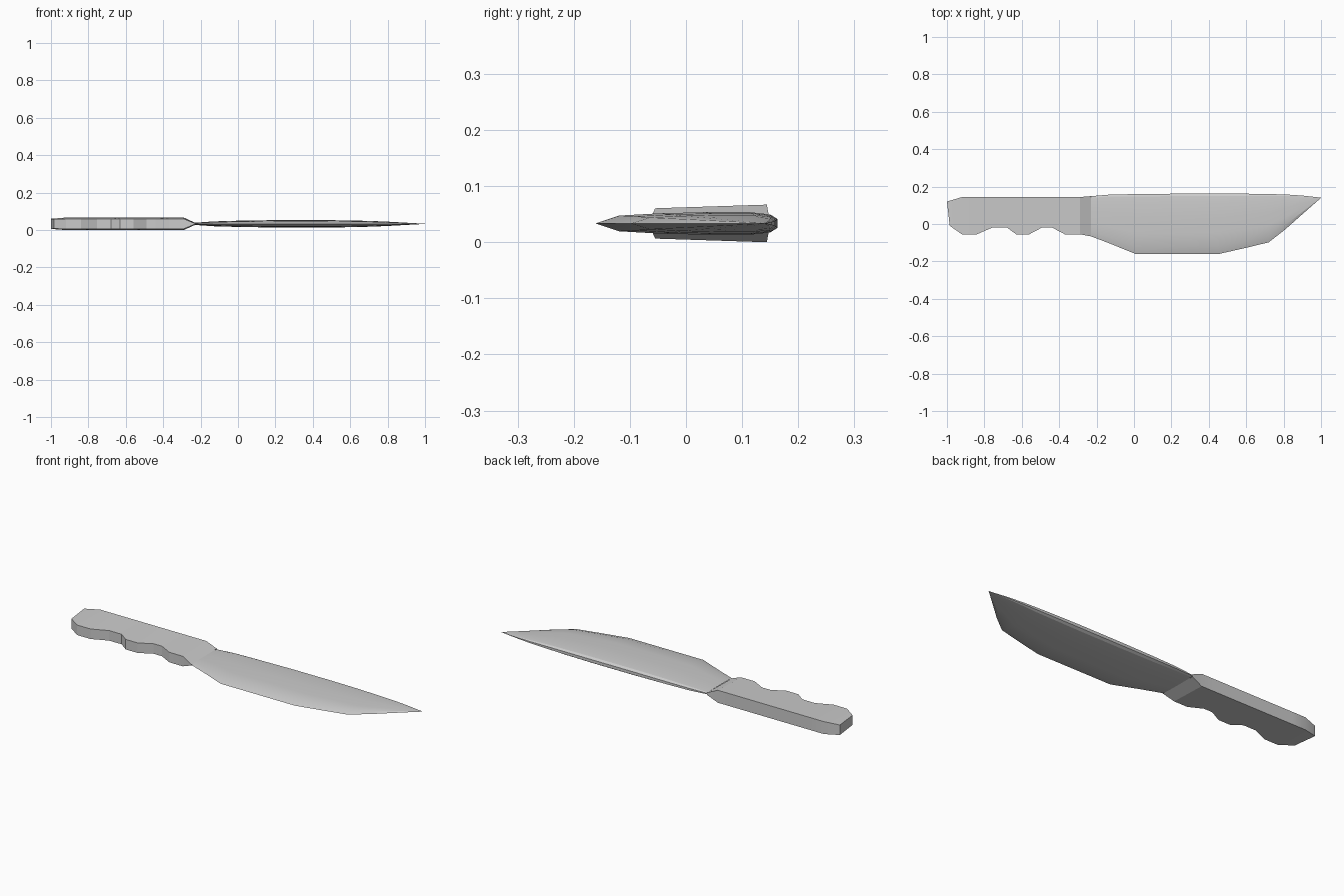
import bpy
import bmesh

if "Cube" in bpy.data.objects:
    bpy.data.objects.remove(bpy.data.objects["Cube"])

MID = 0.0335  # height of the knife's centre plane


def loft(name, rings, cap_start=False, angle=0.3):
    """Skin closed rings of equal length into one object."""
    bm = bmesh.new()
    loops = [[bm.verts.new(p) for p in ring] for ring in rings]
    for a, b in zip(loops, loops[1:]):
        n = len(a)
        for i in range(n):
            j = (i + 1) % n
            bm.faces.new((a[i], a[j], b[j], b[i]))
    if cap_start:
        bm.faces.new(loops[0])
    bmesh.ops.remove_doubles(bm, verts=bm.verts[:], dist=1e-5)
    bmesh.ops.recalc_face_normals(bm, faces=bm.faces[:])
    mesh = bpy.data.meshes.new(name)
    bm.to_mesh(mesh)
    bm.free()
    ob = bpy.data.objects.new(name, mesh)
    bpy.context.collection.objects.link(ob)
    bpy.context.view_layer.objects.active = ob
    ob.select_set(True)
    bpy.ops.object.shade_smooth_by_angle(angle=angle)
    ob.select_set(False)
    return ob


# Handle: finger-grip side (x, y) stations, with a straight back
LOW, HIGH = -0.055, -0.018
grip = [(-0.92, LOW), (-0.84, LOW), (-0.755, HIGH), (-0.68, HIGH),
        (-0.63, LOW), (-0.56, LOW), (-0.49, HIGH), (-0.44, HIGH),
        (-0.37, LOW), (-0.29, LOW)]


def handle_ring(xg, yg, xb, yb, hg, hb):
    return [(xg, yg, MID - hg), (xb, yb, MID - hb),
            (xb, yb, MID + hb), (xg, yg, MID + hg)]


rings = [handle_ring(-0.985, -0.01, -1.0, 0.12, 0.026, 0.027)]
rings += [handle_ring(x, y, x, 0.144, 0.027, 0.0335) for x, y in grip]
rings.append(handle_ring(-0.23, -0.066, -0.23, 0.149, 0.002, 0.006))
loft("handle", rings, cap_start=True)

# Blade: stations of x, cutting edge y, spine y, half thickness
stations = [(-0.23, -0.066, 0.149, 0.006), (-0.13, -0.104, 0.157, 0.013),
            (0.01, -0.161, 0.160, 0.017), (0.22, -0.161, 0.162, 0.020),
            (0.45, -0.161, 0.163, 0.020), (0.60, -0.127, 0.162, 0.018),
            (0.72, -0.098, 0.160, 0.015), (0.81, -0.028, 0.158, 0.011),
            (0.90, 0.052, 0.152, 0.006), (1.0, 0.140, 0.141, 0.0005)]
# Lens section: fraction from edge to spine, share of the half thickness
section = [(0.13, 0.7), (0.35, 0.9), (0.6, 1.0), (0.85, 1.0),
           (0.96, 0.8), (1.0, 0.4)]


def blade_ring(x, edge, spine, h):
    upper = [(x, edge + f * (spine - edge), MID + k * h) for f, k in section]
    lower = [(x, y, 2 * MID - z) for x, y, z in reversed(upper)]
    return [(x, edge, MID)] + upper + lower


loft("blade", [blade_ring(*s) for s in stations])
